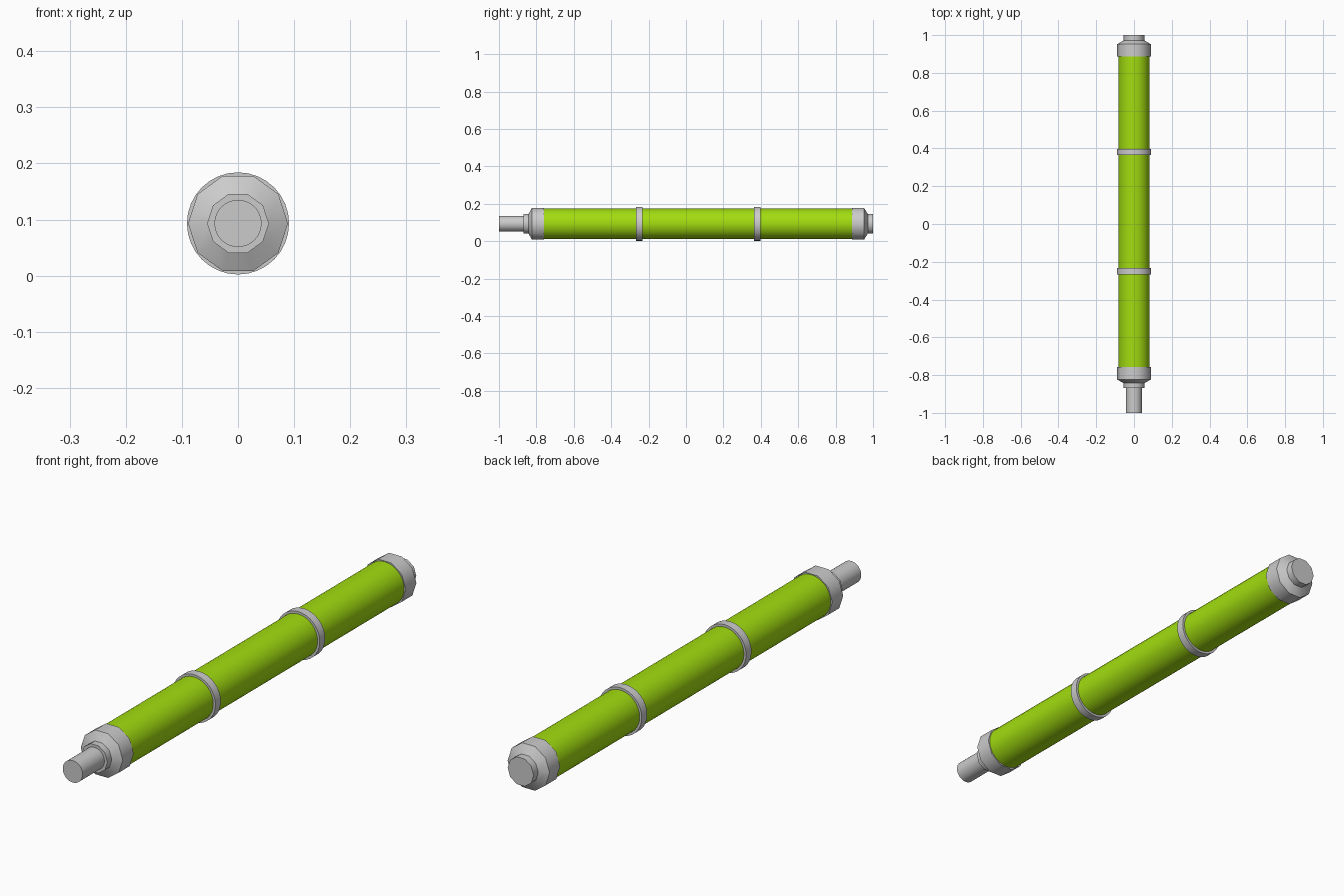
import bpy, math

if "Cube" in bpy.data.objects:
    bpy.data.objects.remove(bpy.data.objects["Cube"])

ZC = 0.093  # height of the long axis

green = bpy.data.materials.new("green_paint")
green.diffuse_color = (0.36, 0.72, 0.005, 1)
green.use_nodes = True
green.node_tree.nodes["Principled BSDF"].inputs["Base Color"].default_value = green.diffuse_color


def lathe(name, profile, sides, closed=False, smooth=30, mat=None):
    """Revolve (y, radius) points around the long axis; solid ends unless closed."""
    verts, faces = [], []
    for y, r in profile:
        for i in range(sides):
            a = 2 * math.pi * i / sides
            verts.append((r * math.cos(a), y, ZC + r * math.sin(a)))
    n = len(profile)
    for k in range(n if closed else n - 1):
        m = (k + 1) % n
        for i in range(sides):
            j = (i + 1) % sides
            faces.append((k * sides + i, m * sides + i, m * sides + j, k * sides + j))
    if not closed:
        faces.append(tuple(range(sides)))
        faces.append(tuple(reversed(range((n - 1) * sides, n * sides))))
    mesh = bpy.data.meshes.new(name)
    mesh.from_pydata(verts, [], faces)
    if mat:
        mesh.materials.append(mat)
    ob = bpy.data.objects.new(name, mesh)
    bpy.context.collection.objects.link(ob)
    bpy.ops.object.select_all(action='DESELECT')
    ob.select_set(True)
    bpy.context.view_layer.objects.active = ob
    bpy.ops.object.mode_set(mode='EDIT')
    bpy.ops.mesh.select_all(action='SELECT')
    bpy.ops.mesh.normals_make_consistent(inside=False)
    bpy.ops.object.mode_set(mode='OBJECT')
    bpy.ops.object.shade_smooth_by_angle(angle=math.radians(smooth))
    return ob


# main tube
lathe("tube", [(-0.80, 0.082), (0.92, 0.082)], 32, mat=green)

# clamp bands around the tube
for label, y in (("front", -0.25), ("back", 0.381)):
    h = 0.0165
    lathe(label + "_band", [(y - h, 0.081), (y - h, 0.091), (y + h, 0.091), (y + h, 0.081)],
          32, closed=True)

# ten-sided end caps with a chamfer and a small collar
lathe("front_cap", [(-0.868, 0.055), (-0.842, 0.055), (-0.824, 0.089), (-0.758, 0.089)],
      10, smooth=40)
lathe("back_cap", [(0.888, 0.089), (0.952, 0.089), (0.972, 0.055), (1.0, 0.055)],
      10, smooth=40)

# protruding shaft
lathe("shaft", [(-1.0, 0.042), (-0.85, 0.042)], 32)
